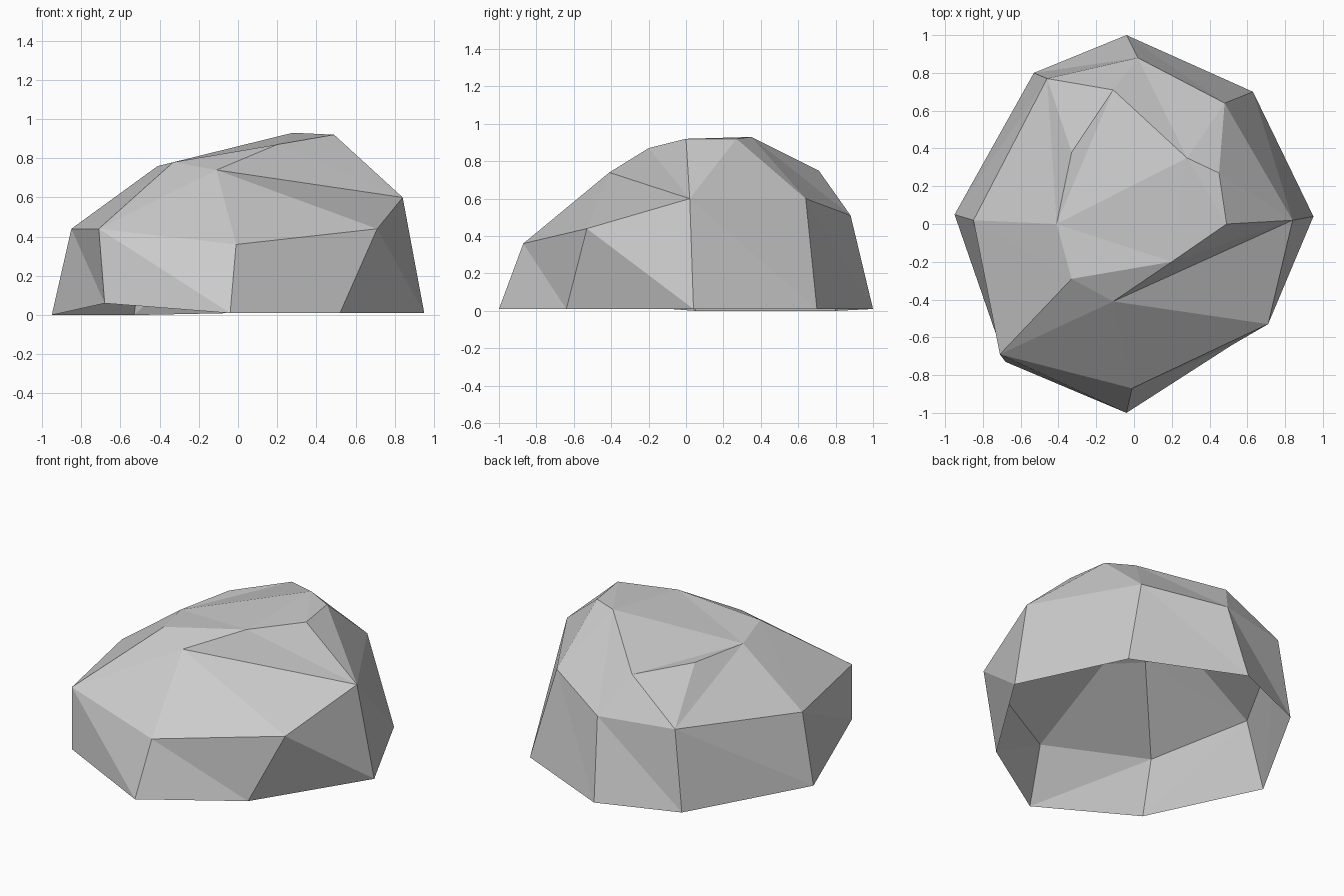
import bpy
import bmesh

# Remove the default object
default_cube = bpy.data.objects.get("Cube")
if default_cube:
    bpy.data.objects.remove(default_cube, do_unlink=True)


def make_material(name, colour):
    material = bpy.data.materials.new(name)
    material.use_nodes = True
    material.diffuse_color = colour
    material.node_tree.nodes["Principled BSDF"].inputs["Base Color"].default_value = colour
    return material


def add_ring(bm, points):
    return [bm.verts.new(point) for point in points]


def bridge(bm, lower, upper, steps):
    """Join two rings with triangles; L steps along the lower ring, U along the upper."""
    low = high = 0
    for step in steps:
        a, b = lower[low % len(lower)], upper[high % len(upper)]
        if step == "L":
            low += 1
            bm.faces.new((a, lower[low % len(lower)], b))
        else:
            high += 1
            bm.faces.new((a, upper[high % len(upper)], b))


# Cross-sections of the boulder, anticlockwise from the right side
ground_outline = [
    (.95, .04, .01), (.63, .70, .01), (-.04, 1, .01), (-.53, .80, 0),
    (-.95, .05, 0), (-.68, -.73, .06), (-.04, -1, .01), (.52, -.64, .01),
]
shoulder_outline = [
    (.84, .02, .60), (.48, .64, .60), (.02, .88, .51), (-.46, .77, .51),
    (-.85, .02, .44), (-.71, -.69, .44), (-.01, -.87, .36), (.71, -.53, .44),
]
crown_outline = [
    (.45, .27, .92), (.28, .35, .93), (-.11, .71, .75), (-.33, .38, .76), (-.41, 0, .76),
    (-.33, -.29, .78), (-.11, -.41, .74), (.20, -.20, .87), (.49, 0, .92),
]

bm = bmesh.new()
ground = add_ring(bm, ground_outline)
shoulder = add_ring(bm, shoulder_outline)
crown = add_ring(bm, crown_outline)

# Steep sides, then the sloping upper facets
bridge(bm, ground, shoulder, "LU" * len(ground))
bridge(bm, shoulder, crown, "LULULUULULULLLUUU")

# Crown facets, each letter naming a crown corner in order
for corners in ("iab", "ibh", "hbe", "bce", "cde", "hef", "hfg"):
    bm.faces.new([crown[ord(letter) - ord("a")] for letter in corners])

# Flat facets facing outward, open underneath
bmesh.ops.recalc_face_normals(bm, faces=bm.faces)
if max(bm.faces, key=lambda face: face.calc_center_median().z).normal.z < 0:
    bmesh.ops.reverse_faces(bm, faces=bm.faces)
for face in bm.faces:
    face.smooth = False

mesh = bpy.data.meshes.new("boulder")
bm.to_mesh(mesh)
bm.free()
mesh.materials.append(make_material("stone grey", (.6, .6, .6, 1)))
boulder = bpy.data.objects.new("boulder", mesh)
bpy.context.scene.collection.objects.link(boulder)
